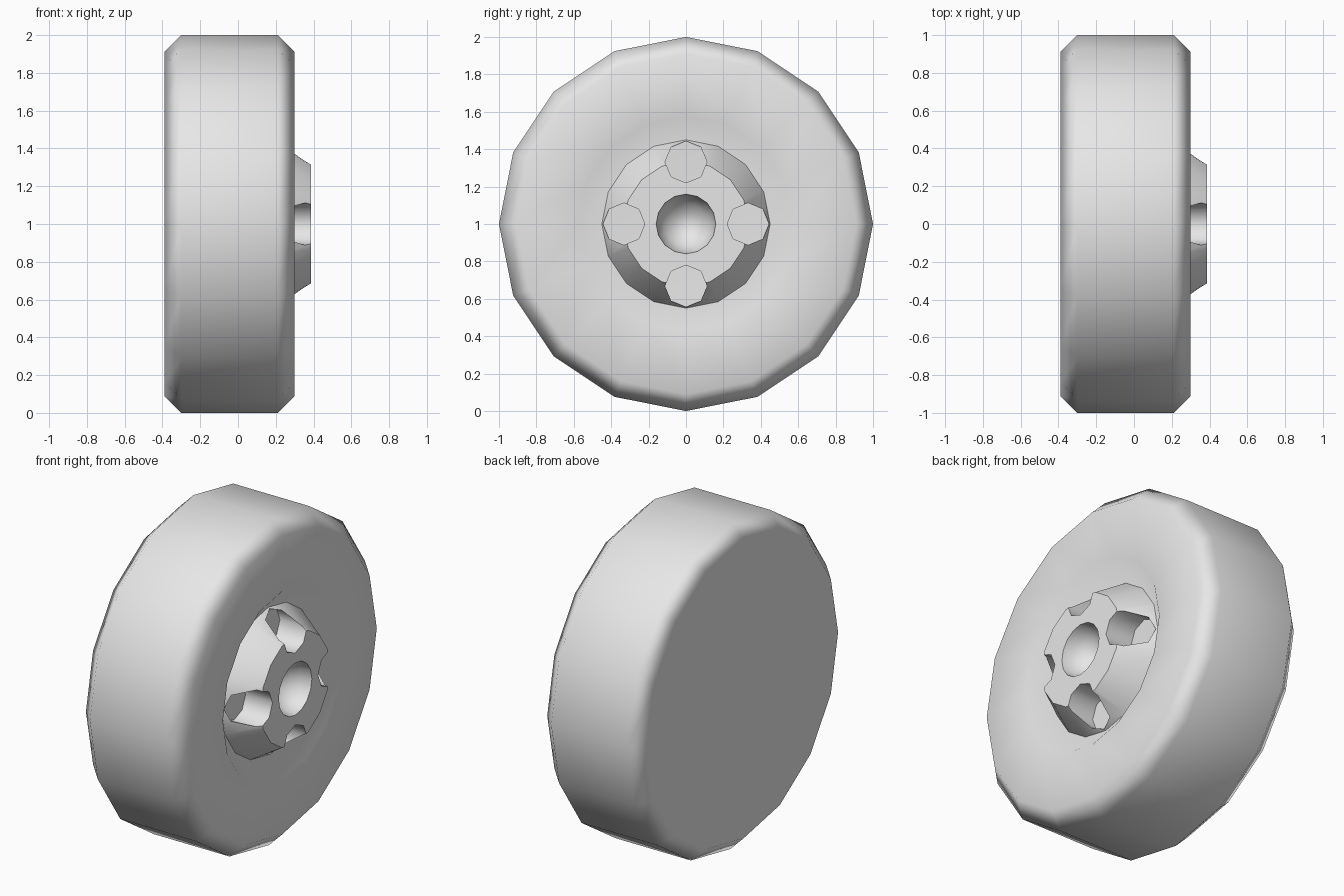
import bpy
import bmesh
from math import sin, cos, pi, radians
from mathutils import Matrix, Vector

cube = bpy.data.objects.get("Cube")
if cube:
    bpy.data.objects.remove(cube, do_unlink=True)

AXLE = Vector((0, 0, 1))
HUB_FACE = 0.387
FLOOR = 0.205

grey = bpy.data.materials.new("light grey")
grey.use_nodes = True
grey.diffuse_color = (0.8, 0.8, 0.8, 1)
grey.node_tree.nodes["Principled BSDF"].inputs["Base Color"].default_value = grey.diffuse_color


def add_object(name, bm):
    bmesh.ops.recalc_face_normals(bm, faces=bm.faces)
    mesh = bpy.data.meshes.new(name)
    bm.to_mesh(mesh)
    bm.free()
    mesh.materials.append(grey)
    obj = bpy.data.objects.new(name, mesh)
    bpy.context.collection.objects.link(obj)
    return obj


def lathe(name, profile, sides, centre=AXLE):
    """Turn (x, radius) points around the axle direction and cap both ends."""
    bm = bmesh.new()
    angles = [2 * pi * i / sides for i in range(sides)]
    rings = [[bm.verts.new(centre + Vector((x, r * sin(a), r * cos(a)))) for a in angles]
             for x, r in profile]
    for low, high in zip(rings, rings[1:]):
        for i in range(sides):
            j = (i + 1) % sides
            bm.faces.new((low[i], low[j], high[j], high[i]))
    bm.faces.new(rings[0])
    bm.faces.new(rings[-1])
    return add_object(name, bm)


def activate(obj):
    bpy.ops.object.select_all(action='DESELECT')
    obj.select_set(True)
    bpy.context.view_layer.objects.active = obj


def cut(obj, cutter):
    activate(obj)
    mod = obj.modifiers.new("cut", 'BOOLEAN')
    mod.operation = 'DIFFERENCE'
    mod.solver = 'EXACT'
    mod.object = cutter
    bpy.ops.object.modifier_apply(modifier=mod.name)
    bpy.data.objects.remove(cutter, do_unlink=True)


# Tyre with bevelled shoulders and a sloped recess around the hub
tyre = lathe("tyre", [(-0.39, 0.91), (-0.30, 1.0), (0.21, 1.0), (0.30, 0.91),
                      (0.30, 0.575), (FLOOR, 0.45)], 16)

# Tapered hub rising out of the recess
hub = lathe("hub", [(FLOOR - 0.03, 0.45), (FLOOR, 0.45), (HUB_FACE, 0.335)], 16)

# Four octagonal bolt holes through the hub
for i in range(4):
    a = i * pi / 2
    centre = AXLE + Vector((0, 0.332 * sin(a), 0.332 * cos(a)))
    cut(hub, lathe("bolt_hole_cutter", [(FLOOR - 0.1, 0.112), (0.5, 0.112)], 8, centre))

# Round bowl in the middle of the hub
bm = bmesh.new()
bmesh.ops.create_uvsphere(bm, u_segments=16, v_segments=8, radius=0.16,
                          matrix=Matrix.Translation((HUB_FACE + 0.002, 0, 1))
                          @ Matrix.Rotation(pi / 2, 4, 'Y'))
cut(hub, add_object("bowl_cutter", bm))

# Smooth shading with crisp hub edges
for obj in (tyre, hub):
    activate(obj)
    bpy.ops.object.shade_smooth_by_angle(angle=radians(50))
    weighted = obj.modifiers.new("weighted normals", 'WEIGHTED_NORMAL')
    weighted.keep_sharp = True
